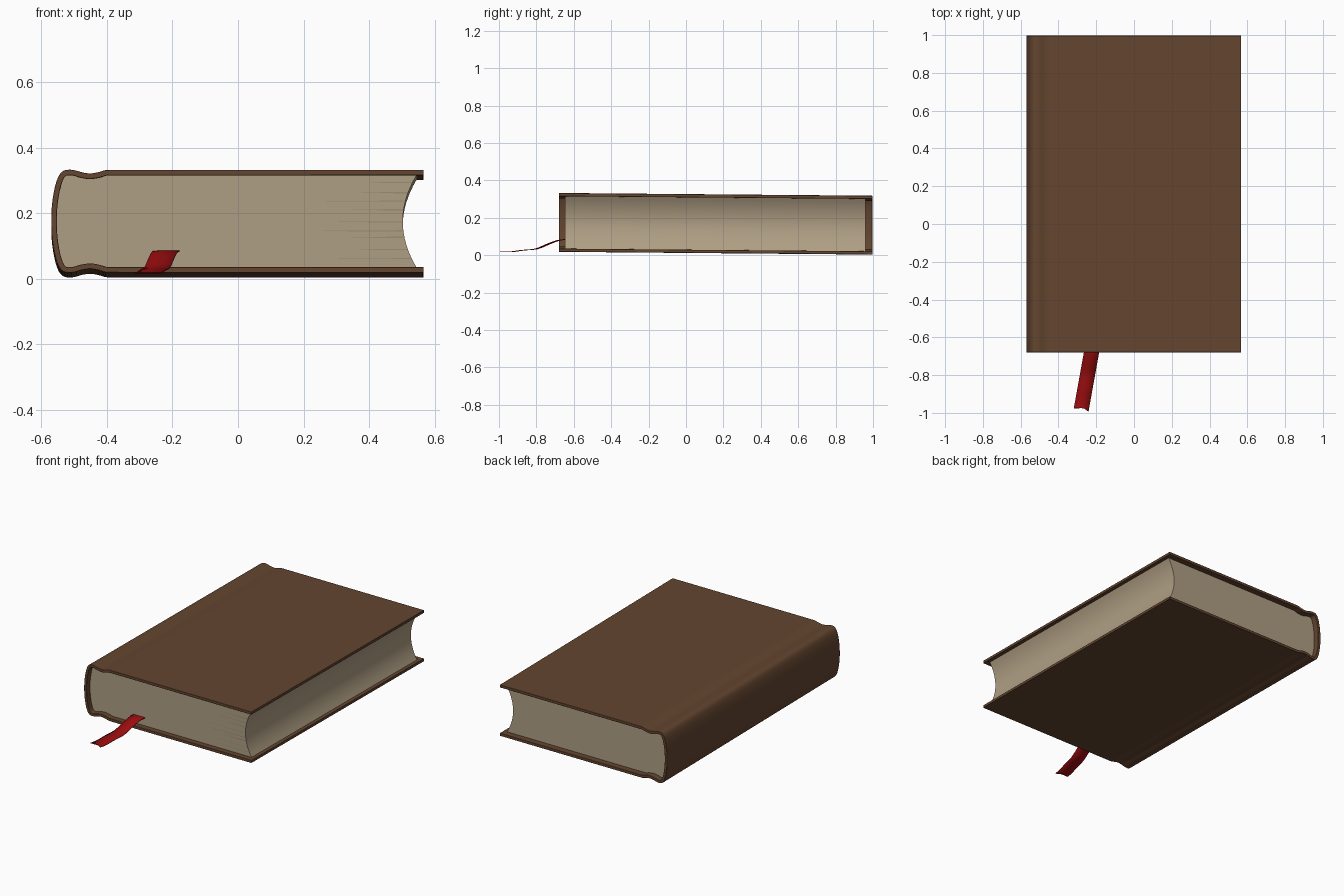
import bpy
import bmesh
import math
import random
from mathutils import Vector

cube = bpy.data.objects.get("Cube")
if cube:
    bpy.data.objects.remove(cube, do_unlink=True)

FRONT, BACK = -0.68, 0.997      # cover ends
MID_Z, TILT = 0.1755, 0.0087    # the book leans down slightly to the back
BOARD = 0.017                   # cover thickness


def material(name, colour):
    mat = bpy.data.materials.new(name)
    mat.use_nodes = True
    mat.diffuse_color = (*colour, 1)
    mat.node_tree.nodes["Principled BSDF"].inputs["Base Color"].default_value = (*colour, 1)
    return mat


leather = material("brown leather", (0.127, 0.060, 0.029))
paper = material("tan paper", (0.430, 0.345, 0.230))
shadow_paper = material("darker paper", (0.325, 0.256, 0.168))
red = material("red ribbon", (0.330, 0.004, 0.005))


def leaned(x, y, z):
    return (x, y, MID_Z + z - TILT * (y - FRONT))


def finish(name, bm, mat, angle=35):
    bmesh.ops.recalc_face_normals(bm, faces=bm.faces)
    mesh = bpy.data.meshes.new(name)
    bm.to_mesh(mesh)
    bm.free()
    mesh.materials.append(mat)
    obj = bpy.data.objects.new(name, mesh)
    bpy.context.collection.objects.link(obj)
    bpy.ops.object.select_all(action='DESELECT')
    obj.select_set(True)
    bpy.context.view_layer.objects.active = obj
    bpy.ops.object.shade_smooth_by_angle(angle=math.radians(angle))
    return obj


def smooth_path(points, steps=3):
    """Catmull-Rom curve through the points."""
    pts = [Vector(p) for p in points]
    out = []
    for i in range(len(pts) - 1):
        a, b, c, d = pts[max(i - 1, 0)], pts[i], pts[i + 1], pts[min(i + 2, len(pts) - 1)]
        for k in range(steps):
            t = k / steps
            out.append(0.5 * (2 * b + (c - a) * t + (2 * a - 5 * b + 4 * c - d) * t * t
                              + (3 * b - a - 3 * c + d) * t ** 3))
    return out + [pts[-1]]


# Upper half of the cover outline: spine middle, shoulder, hinge groove
half = [(-0.57, 0), (-0.568, 0.05), (-0.56, 0.10), (-0.549, 0.135), (-0.536, 0.152),
        (-0.52, 0.157), (-0.50, 0.156), (-0.475, 0.149), (-0.45, 0.146),
        (-0.425, 0.150), (-0.405, 0.156), (-0.385, 0.157)]
mirrored = [(x, -z) for x, z in reversed(half[1:])]
outer = smooth_path(mirrored + half)
outer = [Vector((0.567, -0.157))] + outer + [Vector((0.567, 0.157))]

# Inner outline, offset by the board thickness
inner = []
for i, p in enumerate(outer):
    t = (outer[min(i + 1, len(outer) - 1)] - outer[max(i - 1, 0)]).normalized()
    inner.append(p + Vector((t.y, -t.x)) * BOARD)
inner[0].x = inner[-1].x = 0.567

# Cover: strips of quads between the outlines, closed at both ends
bm = bmesh.new()
rings = []
for y in (FRONT, BACK):
    rings.append([bm.verts.new(leaned(p.x, y, p.y)) for p in outer + inner[::-1]])
n, total = len(outer), len(outer) * 2
for i in range(total):
    j = (i + 1) % total
    bm.faces.new((rings[0][i], rings[0][j], rings[1][j], rings[1][i]))
for ring in rings:
    for i in range(n - 1):
        bm.faces.new((ring[i], ring[i + 1], ring[total - 2 - i], ring[total - 1 - i]))
cover = finish("cover", bm, leather)
bevel = cover.modifiers.new("soft edges", 'BEVEL')
bevel.width = 0.002
bevel.segments = 2
bevel.limit_method = 'ANGLE'
bevel.angle_limit = math.radians(50)

# Page block: fills the cover, with a hollow fore-edge
PAGE_FRONT, PAGE_BACK, PAGE_HALF = -0.646, 0.96, 0.157 - BOARD + 0.0005


def fore_edge(z):
    return 0.503 + 0.042 * (abs(z) / PAGE_HALF) ** 2


outline = [(p.x, p.y) for p in inner[1:-1]]
for k in range(17):
    z = PAGE_HALF * (1 - k / 8)
    outline.append((fore_edge(z), z))
bm = bmesh.new()
ends = [[bm.verts.new(leaned(x, y, z)) for x, z in outline] for y in (PAGE_FRONT, PAGE_BACK)]
for i in range(len(outline)):
    j = (i + 1) % len(outline)
    bm.faces.new((ends[0][i], ends[0][j], ends[1][j], ends[1][i]))
for end in ends:
    bm.faces.new(end)
finish("page_block", bm, paper)

# Thin darker gaps between pages, tapering towards the spine
random.seed(4)
bm = bmesh.new()
for i in range(9):
    z = -0.11 + 0.028 * i + random.uniform(-0.006, 0.006)
    h = random.uniform(0.0012, 0.003)
    tip = random.uniform(0.1, 0.4)
    corners = [(tip, z), (fore_edge(z - h) - 0.001, z - h), (fore_edge(z + h) - 0.001, z + h)]
    bm.faces.new([bm.verts.new(leaned(x, PAGE_FRONT - 0.001, w)) for x, w in corners])
gaps = finish("page_gaps", bm, shadow_paper)

# Ribbon bookmark with a notched end
path = smooth_path([(-0.60, 0.086), (-0.65, 0.084), (-0.69, 0.077), (-0.74, 0.058),
                    (-0.80, 0.034), (-0.87, 0.027), (-0.94, 0.018), (-0.985, 0.019)])
bm = bmesh.new()
rows = []
for p in path:
    centre = -0.225 + 0.18 * (p.x + 0.68)
    rows.append([bm.verts.new((centre + s * 0.039, p.x - s * 0.008, p.y)) for s in (-1, 0, 1)])
rows[-1][1].co.y += 0.02
for a, b in zip(rows, rows[1:]):
    for k in range(2):
        bm.faces.new((a[k], a[k + 1], b[k + 1], b[k]))
ribbon = finish("ribbon_bookmark", bm, red, 60)
solid = ribbon.modifiers.new("thickness", 'SOLIDIFY')
solid.thickness = 0.003
solid.offset = 0
